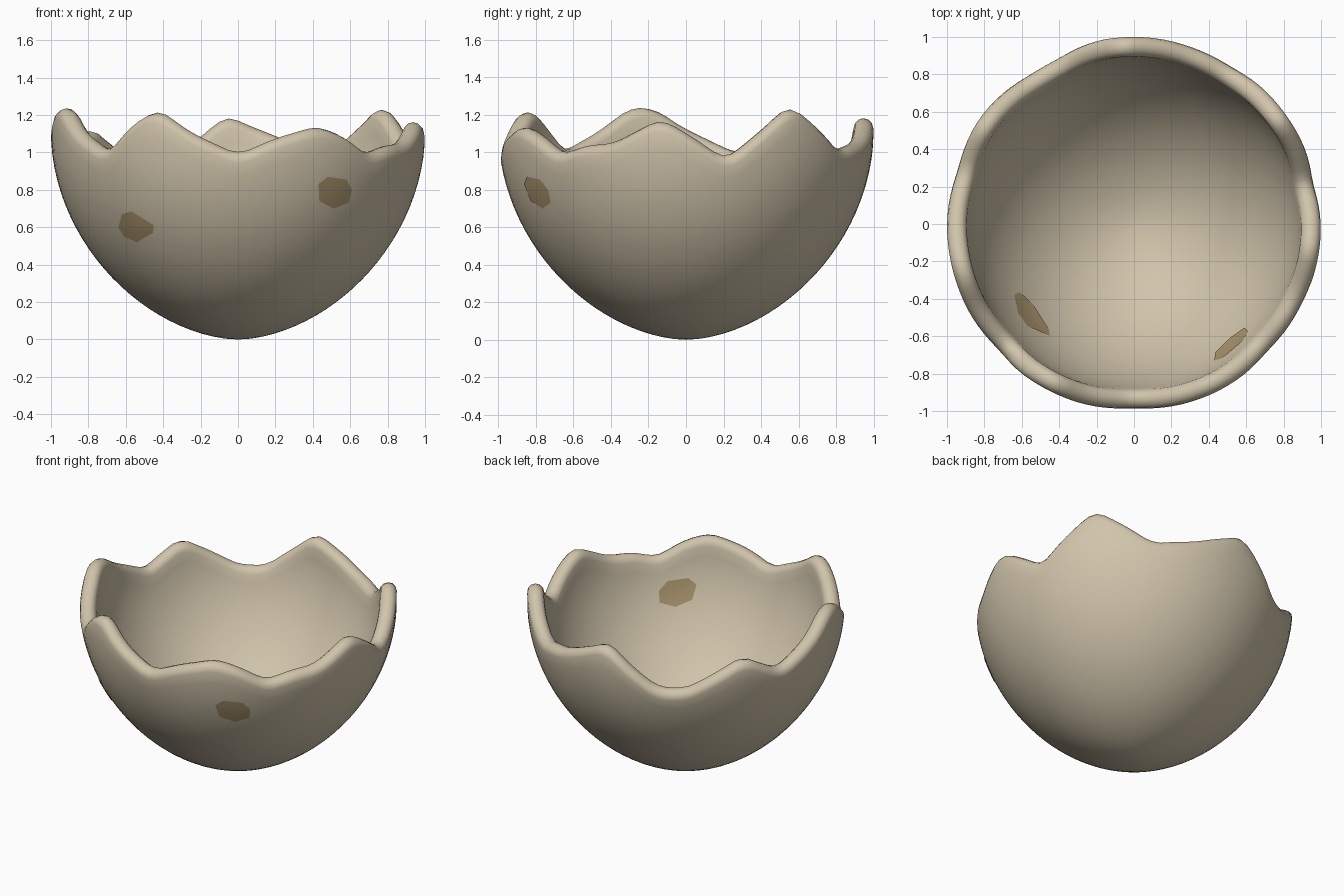
import bpy, bmesh
from math import sin, cos, pi, sqrt, hypot

if "Cube" in bpy.data.objects:
    bpy.data.objects.remove(bpy.data.objects["Cube"], do_unlink=True)

THICK = 0.105
SEGMENTS, ROWS, RIM_STEPS = 120, 24, 6

# Broken edge: angle in degrees -> height
RIM = [(-8, 1.18), (0, 1.1), (13, .95), (24, 1.1), (35, 1.25), (42, 1.18),
       (57, 1.0), (73, 1.05), (86, 1.14), (94, 1.2), (102, 1.08), (114, .92),
       (125, .92), (147, 1.13), (163, .98), (180, 1.12), (190, 1.23),
       (198, 1.24), (210, 1.1), (224, .99), (236, 1.17), (244, 1.23),
       (255, 1.1), (270, .98), (282, 1.07), (296, 1.14), (305, 1.09),
       (316, .98), (326, 1.03), (336, 1.04), (352, 1.18)]

# Stain outlines in x, z
STAINS = {
    "left_stain": [(.43, .83), (.48, .87), (.58, .855), (.61, .8),
                   (.59, .73), (.51, .7), (.435, .74)],
    "right_stain": [(-.64, .6), (-.62, .67), (-.57, .685), (-.45, .61),
                    (-.455, .57), (-.54, .52), (-.61, .55)],
}


def make_material(name, color):
    mat = bpy.data.materials.new(name)
    mat.use_nodes = True
    mat.diffuse_color = (*color, 1)
    bsdf = next(n for n in mat.node_tree.nodes if n.type == 'BSDF_PRINCIPLED')
    bsdf.inputs["Base Color"].default_value = (*color, 1)
    bsdf.inputs["Roughness"].default_value = 0.8
    return mat


def finish(bm, name, mat):
    mesh = bpy.data.meshes.new(name)
    bm.to_mesh(mesh)
    bm.free()
    mesh.materials.append(mat)
    mesh.shade_smooth()
    obj = bpy.data.objects.new(name, mesh)
    bpy.context.collection.objects.link(obj)
    return obj


def radius(z):
    """Egg profile: radius at a height."""
    return (1 - max(0, 1 - z / 1.1) ** 1.9) ** 0.56


def normal(z):
    """Outward profile normal as (radial, vertical)."""
    lo = max(z - .002, 0)
    dr, dz = radius(z + .002) - radius(lo), z + .002 - lo
    length = hypot(dr, dz)
    return dz / length, -dr / length


def rim_height(deg):
    def linear(a):
        a = (a + 8) % 360 - 8
        for (a0, h0), (a1, h1) in zip(RIM, RIM[1:]):
            if a <= a1:
                return h0 + (h1 - h0) * (a - a0) / (a1 - a0)
    return sum(linear(deg + d) for d in (-3, -1, 1, 3)) / 4


def section(top):
    """Radial section: outer wall, rounded rim, inner wall."""
    edge = top - THICK / 2
    heights = [edge * (i / ROWS) ** 1.7 for i in range(1, ROWS + 1)]
    outer = [(radius(z), z) for z in heights]
    inner = []
    for r, z in outer:
        nr, nz = normal(z)
        inner.append((r - nr * THICK, z - nz * THICK))
    nr, nz = normal(edge)
    half = THICK / 2
    cr, cz = outer[-1][0] - nr * half, edge - nz * half
    rim = []
    for i in range(1, RIM_STEPS):
        a = pi * i / RIM_STEPS
        rim.append((cr + half * (cos(a) * nr - sin(a) * nz),
                    cz + half * (cos(a) * nz + sin(a) * nr)))
    return outer + rim + inner[::-1]


shell_mat = make_material("pale_shell", (.63, .55, .405))
stain_mat = make_material("brown_stain", (.39, .29, .15))

# Shell
bm = bmesh.new()
columns = []
for s in range(SEGMENTS):
    a = 2 * pi * s / SEGMENTS
    columns.append([bm.verts.new((r * cos(a), r * sin(a), z))
                    for r, z in section(rim_height(360 * s / SEGMENTS))])
bottom = bm.verts.new((0, 0, 0))
floor = bm.verts.new((0, 0, THICK))
for s, col in enumerate(columns):
    nxt = columns[(s + 1) % SEGMENTS]
    bm.faces.new((bottom, nxt[0], col[0]))
    bm.faces.new((floor, col[-1], nxt[-1]))
    for i in range(len(col) - 1):
        bm.faces.new((col[i], nxt[i], nxt[i + 1], col[i + 1]))
bmesh.ops.recalc_face_normals(bm, faces=bm.faces)
finish(bm, "egg_shell", shell_mat)


def wall_point(x, z, depth):
    """Point on the front wall, depth below the outer surface."""
    z0 = z
    for _ in range(12):
        z0 = z + normal(z0)[1] * depth
    r = radius(z0) - normal(z0)[0] * depth
    return x, -sqrt(r * r - x * x), z


# Stains on the outer and inner wall
for name, outline in STAINS.items():
    n = len(outline)
    cx = sum(p[0] for p in outline) / n
    cz = sum(p[1] for p in outline) / n
    for side, depth in (("outer", -.004), ("inner", THICK + .004)):
        bm = bmesh.new()
        centre = bm.verts.new(wall_point(cx, cz, depth))
        rings = []
        for k in (.25, .5, .75, 1):
            rings.append([bm.verts.new(wall_point(cx + (x - cx) * k,
                                                  cz + (z - cz) * k, depth))
                          for x, z in outline])
        for i in range(n):
            j = (i + 1) % n
            bm.faces.new((centre, rings[0][j], rings[0][i]))
            for lo, hi in zip(rings, rings[1:]):
                bm.faces.new((lo[i], lo[j], hi[j], hi[i]))
        if side == "inner":
            bmesh.ops.reverse_faces(bm, faces=bm.faces)
        finish(bm, side + "_" + name, stain_mat)
